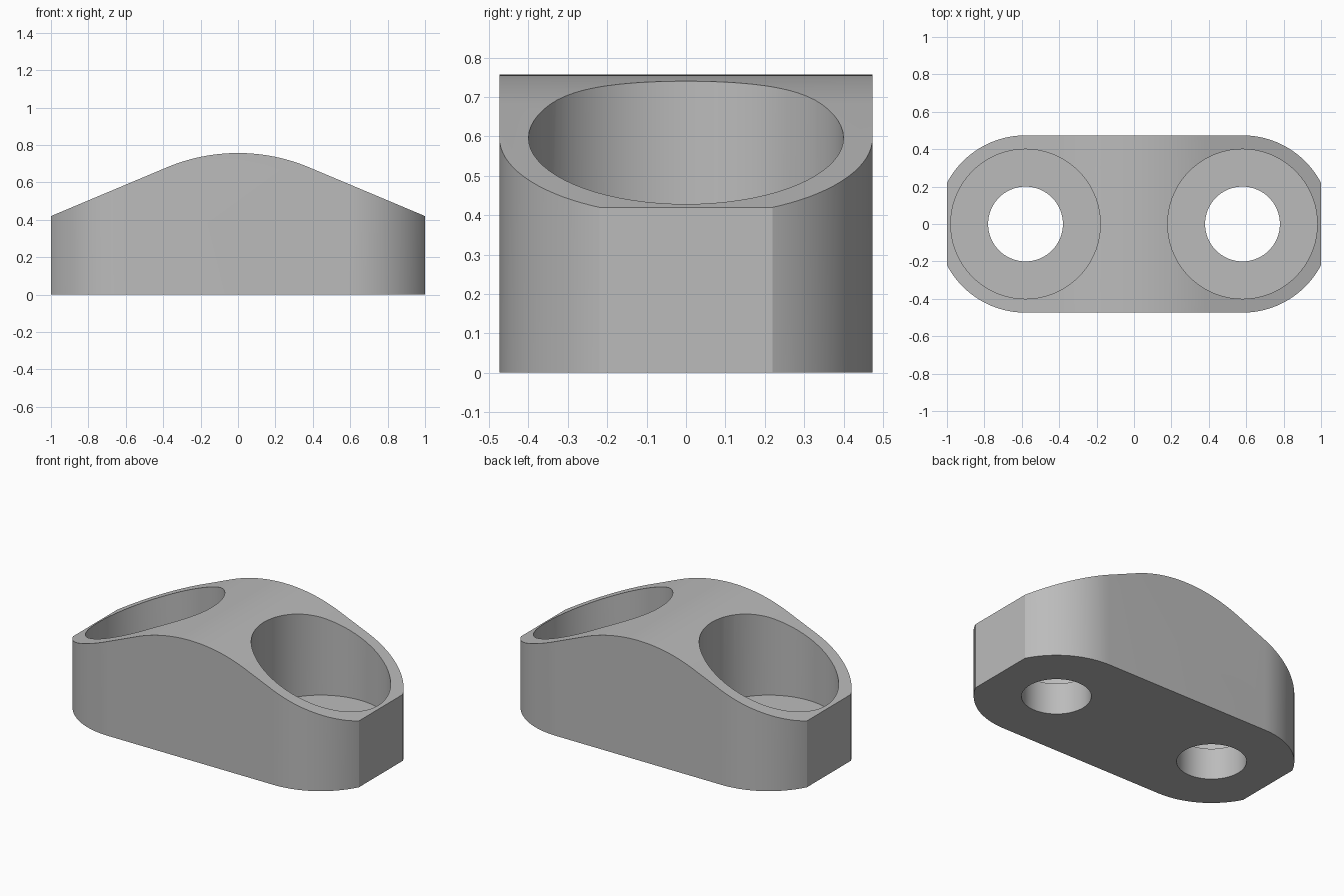
import bpy, bmesh, math

cube = bpy.data.objects.get("Cube")
if cube:
    bpy.data.objects.remove(cube, do_unlink=True)

grey = bpy.data.materials.new("plain grey")
grey.use_nodes = True
colour = (0.5, 0.5, 0.5, 1)
grey.diffuse_color = colour
grey.node_tree.nodes["Principled BSDF"].inputs["Base Color"].default_value = colour

BORE_X, HALF_WIDTH = 0.58, 0.474
POCKET_R, POCKET_FLOOR, BOLT_R = 0.4, 0.2, 0.2
PEAK, CROWN_X, SLOPE = 0.757, 0.38, math.radians(22.8)


def prism(name, outline, offset):
    """Extrude a planar outline along the offset vector."""
    bm = bmesh.new()
    face = bm.faces.new([bm.verts.new(p) for p in outline])
    top = bmesh.ops.extrude_face_region(bm, geom=[face])["geom"]
    bmesh.ops.translate(bm, vec=offset,
                        verts=[v for v in top if isinstance(v, bmesh.types.BMVert)])
    bmesh.ops.recalc_face_normals(bm, faces=bm.faces)
    mesh = bpy.data.meshes.new(name)
    bm.to_mesh(mesh)
    bm.free()
    mesh.materials.append(grey)
    obj = bpy.data.objects.new(name, mesh)
    bpy.context.collection.objects.link(obj)
    return obj


def arc(cx, radius, start, end, steps, z):
    angles = [math.radians(start + (end - start) * i / steps) for i in range(steps + 1)]
    return [(cx + radius * math.cos(a), radius * math.sin(a), z) for a in angles]


def combine(target, cutter, operation):
    mod = target.modifiers.new(operation.title(), 'BOOLEAN')
    mod.operation, mod.object, mod.solver = operation, cutter, 'EXACT'
    bpy.context.view_layer.objects.active = target
    bpy.ops.object.modifier_apply(modifier=mod.name)
    bpy.data.objects.remove(cutter, do_unlink=True)


# Side profile: flat base, sloping shoulders and a rounded crown
crown_r = CROWN_X / math.sin(SLOPE)
crown = []
for i in range(33):
    a = SLOPE * (i / 16 - 1)
    crown.append((crown_r * math.sin(a), -1, PEAK - crown_r * (1 - math.cos(a))))
end_z = crown[0][2] - (1 - CROWN_X) * math.tan(SLOPE)
profile = [(-1, -1, 0), (-1, -1, end_z)] + crown + [(1, -1, end_z), (1, -1, 0)]
body = prism("body", profile, (0, 2, 0))

# Plan shape: straight sides with round ends
plan = arc(BORE_X, HALF_WIDTH, -90, 90, 48, -0.5) + arc(-BORE_X, HALF_WIDTH, 90, 270, 48, -0.5)
combine(body, prism("plan_cutter", plan, (0, 0, 2)), 'INTERSECT')

# Wide pocket and narrow through hole at each end
for side in (-1, 1):
    for radius, floor in ((POCKET_R, POCKET_FLOOR), (BOLT_R, -0.5)):
        circle = arc(side * BORE_X, radius, 0, 360, 72, floor)[:-1]
        combine(body, prism("hole_cutter", circle, (0, 0, 2)), 'DIFFERENCE')

bpy.ops.object.select_all(action='DESELECT')
body.select_set(True)
bpy.context.view_layer.objects.active = body
bpy.ops.object.shade_smooth_by_angle(angle=math.radians(20))
